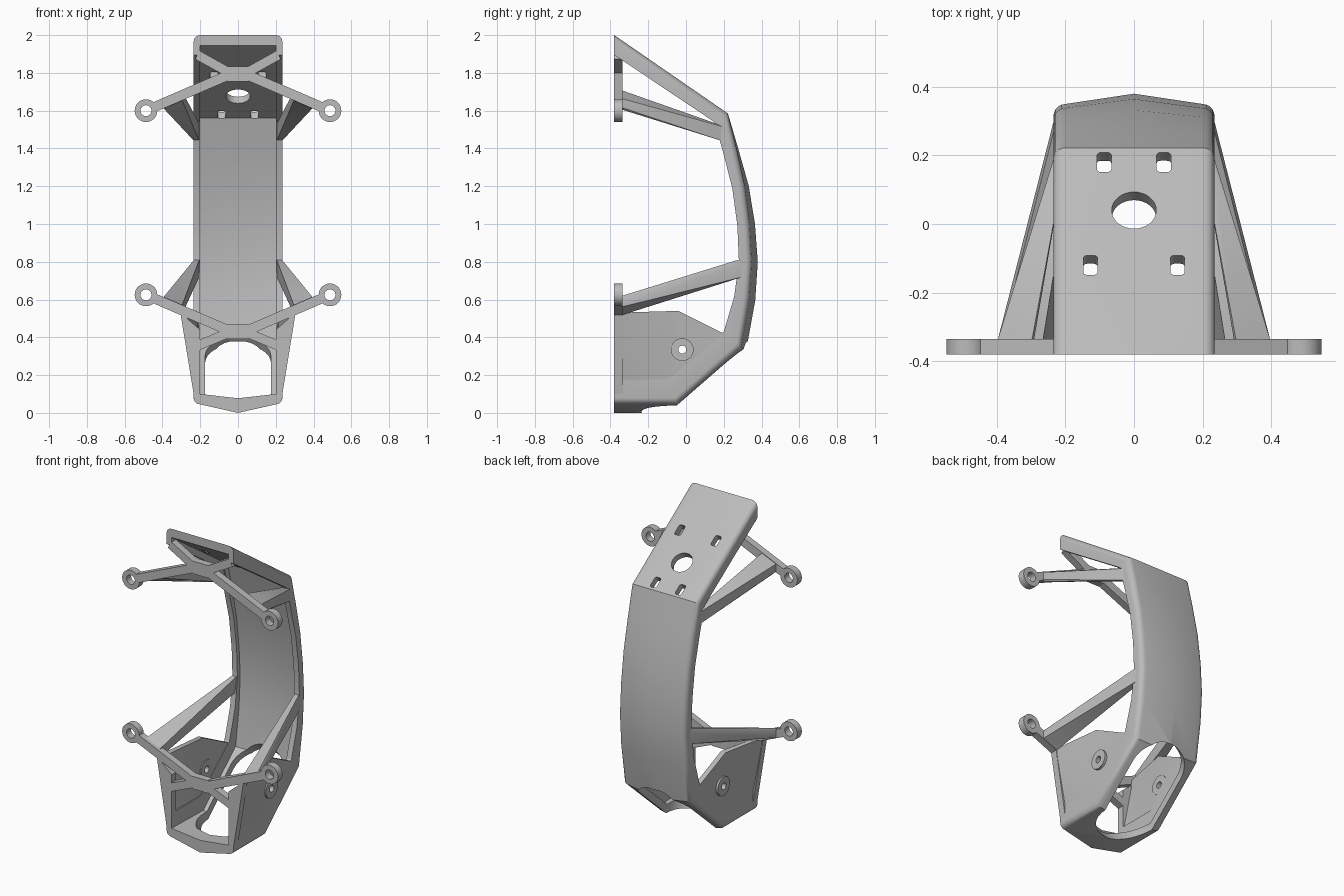
import bpy, bmesh, math
from mathutils import Vector

cube = bpy.data.objects.get("Cube")
if cube:
    bpy.data.objects.remove(cube)

grey = bpy.data.materials.new("light grey plastic")
grey.use_nodes = True
GREY = (0.5, 0.5, 0.5, 1)
grey.diffuse_color = GREY
grey.node_tree.nodes["Principled BSDF"].inputs["Base Color"].default_value = GREY


def finish(name, bm):
    bmesh.ops.recalc_face_normals(bm, faces=bm.faces[:])
    mesh = bpy.data.meshes.new(name)
    bm.to_mesh(mesh)
    bm.free()
    mesh.materials.append(grey)
    ob = bpy.data.objects.new(name, mesh)
    bpy.context.collection.objects.link(ob)
    return ob


def hull(name, points):
    """Convex solid around a few points."""
    bm = bmesh.new()
    for p in points:
        bm.verts.new(p)
    bmesh.ops.convex_hull(bm, input=bm.verts[:])
    return finish(name, bm)


def loft(name, rings, cyclic=False):
    """Skin a row of equal closed sections, with caps when not cyclic."""
    bm = bmesh.new()
    rows = [[bm.verts.new(p) for p in ring] for ring in rings]
    n = len(rows[0])
    for a, b in zip(rows, rows[1:] + (rows[:1] if cyclic else [])):
        for i in range(n):
            j = (i + 1) % n
            bm.faces.new((a[i], a[j], b[j], b[i]))
    if not cyclic:
        bm.faces.new(rows[0])
        bm.faces.new(rows[-1])
    return finish(name, bm)


def slot(name, centre, axis, half_x, half_v, radius, depth):
    """Rounded-rectangle prism along an axis that lies in the YZ plane."""
    u, axis = Vector((1, 0, 0)), Vector(axis).normalized()
    v = axis.cross(u)
    outline = []
    for k, (sx, sv) in enumerate(((1, 1), (-1, 1), (-1, -1), (1, -1))):
        for s in range(9):
            t = math.radians(90 * k + 90 * s / 8)
            outline.append(u * (sx * (half_x - radius) + radius * math.cos(t))
                           + v * (sv * (half_v - radius) + radius * math.sin(t)))
    c = Vector(centre)
    return loft(name, [[c + p + axis * d for p in outline] for d in (-depth, depth)])


def cut(ob, cutter):
    cutter.hide_render = True
    mod = ob.modifiers.new("cut", "BOOLEAN")
    mod.operation, mod.solver, mod.object = "DIFFERENCE", "EXACT", cutter
    bpy.context.view_layer.objects.active = ob
    bpy.ops.object.modifier_apply(modifier=mod.name)
    bpy.data.objects.remove(cutter)


def ring(name, centre, axis, along, r_out, r_in, half):
    """Washer whose section is spun about an axis."""
    axis, along, centre = Vector(axis), Vector(along), Vector(centre)
    side = axis.cross(along)
    rings = []
    for s in range(32):
        t = math.tau * s / 32
        d = along * math.cos(t) + side * math.sin(t)
        rings.append([centre + d * r + axis * h for r, h in
                      ((r_in, -half), (r_out, -half), (r_out, half), (r_in, half))])
    return loft(name, rings, True)


# Channel-shaped guard: outer edge y z, lip edge y z, ridge height, floor thickness
W, WALL, R = 0.235, 0.035, 0.035
stations = [
    (-.38, 2.0, -.38, 1.895, 0, .055), (.222, 1.585, .15, 1.54, 0, .045),
    (.268, 1.4, .195, 1.385, .008, .042), (.312, 1.2, .245, 1.19, .02, .042),
    (.338, 1.0, .272, .99, .027, .042), (.35, .8, .28, .8, .03, .042),
    (.337, .6, .255, .615, .03, .042), (.295, .345, .2, .43, .03, .045),
    (-.05, .045, -.09, .195, .045, .05), (-.38, .045, -.38, .195, .045, .055)]
sections = []
for oy, oz, iy, iz, ridge, floor in stations:
    o, i = Vector((0, oy, oz)), Vector((0, iy, iz))
    depth = (i - o).length
    n = (i - o) / depth
    half = [(0, -ridge)]
    for a in range(0, 91, 18):
        t = math.radians(a)
        half.append((W - R + R * math.sin(t), R - R * math.cos(t)))
    half += [(W, depth), (W - WALL, depth), (W - WALL, floor), (0, floor - ridge * .5)]
    whole = half + [(-x, d) for x, d in reversed(half[1:-1])]
    sections.append([o + n * d + Vector((x, 0, 0)) for x, d in whole])
guard = loft("curved_guard", sections)

# Openings in the sloping top plate
slope = Vector((0, .602, -.415)).normalized()
normal = Vector((0, .415, .602)).normalized()


def on_top(x, y):
    return (x, y, 1.585 + (.222 - y) * .415 / .602)


cut(guard, slot("hole_cutter", on_top(0, .04), normal, .065, .065, .0649, .12))
for s in (-1, 1):
    for x, y in ((.087, .18), (.127, -.12)):
        cut(guard, slot("slot_cutter", on_top(s * x, y), normal, .021, .035, .012, .12))

# Large rounded opening through the lower slope
down = Vector((0, .655, -.755))
cut(guard, slot("opening_cutter", (0, .085, .145), down, .175, .335, .17, .19))

# Flat front frames, upper and lower
Y0, Y1 = -.38, -.335


def plate(name, outline):
    return hull(name, [(x, y, z) for x, z in outline for y in (Y0, Y1)])


def bar(name, p, q, width):
    p, q = Vector(p), Vector(q)
    d = (q - p).normalized()
    w = Vector((-d.y, d.x)) * width / 2
    return plate(name, (p + w, p - w, q + w, q - w))


for level, hub, eye, leg in (("upper", 1.795, 1.6, 1.895), ("lower", .43, .625, .355)):
    plate(level + "_hub", [(x, hub + z) for x in (-.055, .055) for z in (-.04, .04)])
    for s, side in ((1, "left"), (-1, "right")):
        tag = level + "_" + side
        e, h = Vector((s * .487, eye)), Vector((s * .035, hub))
        start = e + (h - e).normalized() * .045
        bar(tag + "_arm", start, h, .052)
        bar(tag + "_frame_leg", h, (s * .215, leg), .05)
        ring(tag + "_mounting_eye", (e.x, (Y0 + Y1) / 2, e.y),
             (0, 1, 0), (1, 0, 0), .06, .029, .0225)

        # Tapered strut from the arm back to the guard
        back_y, back_z = (.165, 1.485) if level == "upper" else (.275, .765)
        pts = []
        for f in (.2, .42):
            c = e.lerp(h, f)
            pts += [(c.x, y, c.y + z) for y in (-.37, -.335) for z in (-.024, .024)]
        pts += [(s * x, back_y + y, back_z + z) for x in (.205, .233)
                for y, z in ((0, .045), (.025, -.045), (.03, .03))]
        hull(tag + "_strut", pts)

# Flared cheeks on both sides of the lower end
for s, side in ((1, "left"), (-1, "right")):
    plate(side + "_front_post", [(s * x, z) for x, z in
                                 ((.2, .1), (.235, .1), (.305, .53), (.2, .44))])
    bm = bmesh.new()
    rim = ((.235, -.38, .17), (.235, -.09, .18), (.235, .2, .42), (.25, -.04, .54), (.305, -.38, .53))
    out = [bm.verts.new((s * x, y, z)) for x, y, z in rim]
    inn = [bm.verts.new((s * (x - .033), y, z)) for x, y, z in rim]
    for layer in (out, inn):
        for tri in ((0, 1, 4), (1, 3, 4), (1, 2, 3)):
            bm.faces.new([layer[k] for k in tri])
    for k in range(5):
        j = (k + 1) % 5
        bm.faces.new((out[k], out[j], inn[j], inn[k]))
    cheek = finish(side + "_flared_cheek", bm)
    cut(cheek, ring_hole := hull("pin_cutter", [
        (x, -.02 + .022 * math.cos(k * math.tau / 24), .335 + .022 * math.sin(k * math.tau / 24))
        for k in range(24) for x in (s * .1, s * .4)]))
    ring(side + "_pivot_boss", (s * .228, -.02, .335), (1, 0, 0), (0, 1, 0), .06, .021, .024)

# Smooth rounded edges, keep the creases sharp
for ob in bpy.context.collection.objects:
    if ob.type == "MESH" and ob.data.materials and ob.data.materials[0] == grey:
        bpy.ops.object.select_all(action="DESELECT")
        ob.select_set(True)
        bpy.context.view_layer.objects.active = ob
        bpy.ops.object.shade_smooth_by_angle(angle=math.radians(30))
